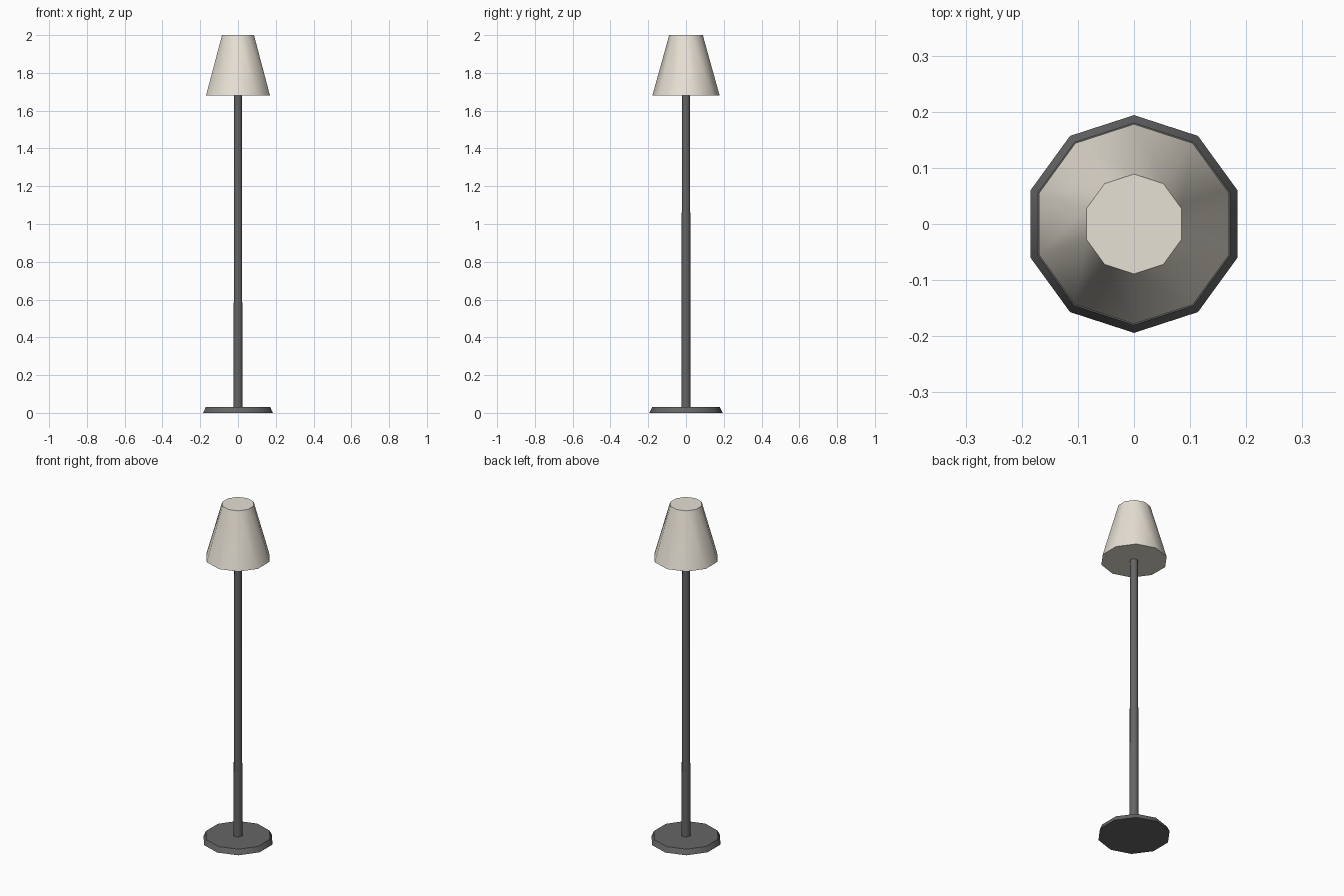
import bpy
import math

if "Cube" in bpy.data.objects:
    bpy.data.objects.remove(bpy.data.objects["Cube"])

SIDES = 10


def material(name, color):
    mat = bpy.data.materials.new(name)
    mat.diffuse_color = color
    mat.use_nodes = True
    mat.node_tree.nodes["Principled BSDF"].inputs["Base Color"].default_value = mat.diffuse_color
    return mat


def tapered(name, r_bottom, r_top, z0, z1, mat):
    bpy.ops.mesh.primitive_cone_add(vertices=SIDES, radius1=r_bottom, radius2=r_top,
                                    depth=z1 - z0, location=(0, 0, (z0 + z1) / 2))
    obj = bpy.context.object
    obj.name = name
    obj.data.materials.append(mat)
    # Smooth around the sides, sharp at the rims
    bpy.ops.object.shade_smooth_by_angle(angle=math.radians(40))
    return obj


metal = material("dark_metal", (0.13, 0.13, 0.13, 1))
fabric = material("cream_fabric", (0.80, 0.75, 0.66, 1))

# Floor plate with sloped rim
tapered("base", 0.194, 0.18, 0.0, 0.03, metal)

# Slightly tapering stand
tapered("pole", 0.025, 0.021, 0.03, 1.68, metal)

# Closed conical shade
tapered("lamp_shade", 0.178, 0.089, 1.68, 2.0, fabric)
